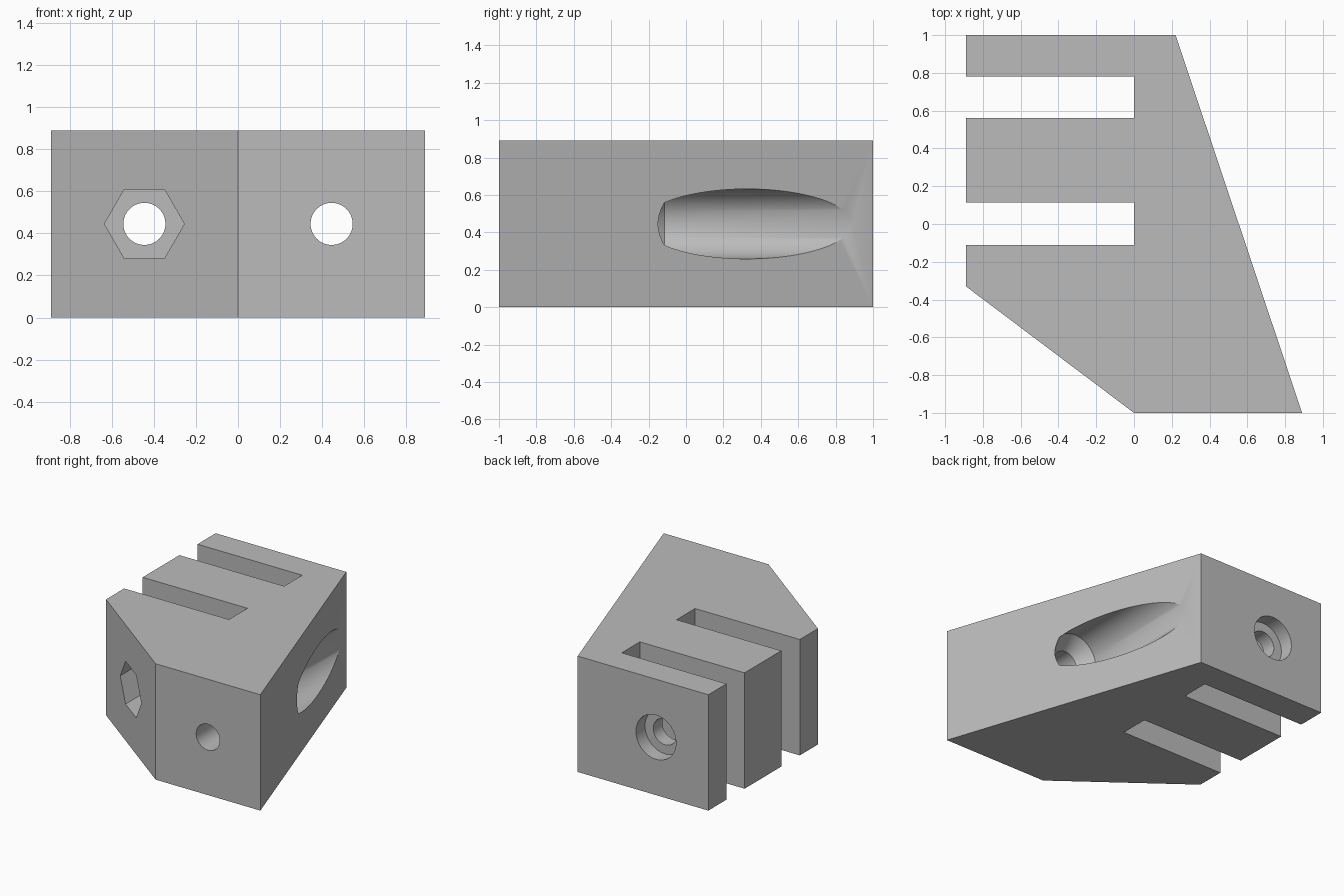
import bpy, bmesh, math

cube = bpy.data.objects.get("Cube")
if cube:
    bpy.data.objects.remove(cube, do_unlink=True)

# Single plain grey
grey = bpy.data.materials.new("plain grey")
grey.use_nodes = True
grey.diffuse_color = (0.5, 0.5, 0.5, 1)
grey.node_tree.nodes["Principled BSDF"].inputs["Base Color"].default_value = (0.5, 0.5, 0.5, 1)

HEIGHT = 0.89
MID = HEIGHT / 2
HOLE = 0.1


def finish(bm, name):
    bmesh.ops.recalc_face_normals(bm, faces=bm.faces)
    mesh = bpy.data.meshes.new(name)
    bm.to_mesh(mesh)
    bm.free()
    mesh.materials.append(grey)
    obj = bpy.data.objects.new(name, mesh)
    bpy.context.collection.objects.link(obj)
    return obj


def prism(name, outline):
    """Extrude a plan outline up to the block height."""
    bm = bmesh.new()
    face = bm.faces.new([bm.verts.new((x, y, 0)) for x, y in outline])
    top = bmesh.ops.extrude_face_region(bm, geom=[face])["geom"]
    verts = [v for v in top if isinstance(v, bmesh.types.BMVert)]
    bmesh.ops.translate(bm, vec=(0, 0, HEIGHT), verts=verts)
    return finish(bm, name)


def bore(name, x, stations, sides=64):
    """Closed round (or polygonal) cutter along y from (y, radius) stations."""
    bm = bmesh.new()
    rings = []
    for y, r in stations:
        angles = [2 * math.pi * i / sides for i in range(sides)]
        rings.append([bm.verts.new((x + r * math.cos(a), y, MID + r * math.sin(a)))
                      for a in angles])
    for a, b in zip(rings, rings[1:]):
        for i in range(sides):
            j = (i + 1) % sides
            bm.faces.new((a[i], a[j], b[j], b[i]))
    bm.faces.new(rings[0])
    bm.faces.new(rings[-1])
    return finish(bm, name)


# Block with two slots open to the right side
block = prism("slotted_block", [
    (-0.89, -0.33), (0, -1), (0.89, -1), (0.22, 1), (-0.89, 1),
    (-0.89, 0.78), (0, 0.78), (0, 0.56), (-0.89, 0.56),
    (-0.89, 0.115), (0, 0.115), (0, -0.11), (-0.89, -0.11)])

# Clamp bolt hole with round head recess, nut pocket, and countersunk mounting hole
cutters = [
    bore("bolt_hole", -MID, [(-1.2, HOLE), (0.89, HOLE), (0.89, 0.17), (1.2, 0.17)]),
    bore("nut_pocket", -MID, [(-1.2, 0.19), (-0.22, 0.19)], sides=6),
    bore("mounting_hole", MID, [(-1.2, HOLE), (-0.225, HOLE), (-0.115, 0.187), (1.2, 0.187)]),
]

bpy.ops.object.select_all(action='DESELECT')
block.select_set(True)
bpy.context.view_layer.objects.active = block
for cutter in cutters:
    cutter.hide_render = True
    cut = block.modifiers.new(cutter.name, 'BOOLEAN')
    cut.operation = 'DIFFERENCE'
    cut.solver = 'EXACT'
    cut.object = cutter
    bpy.ops.object.modifier_apply(modifier=cut.name)
    bpy.data.objects.remove(cutter, do_unlink=True)

bpy.ops.object.shade_smooth_by_angle(angle=math.radians(30))
